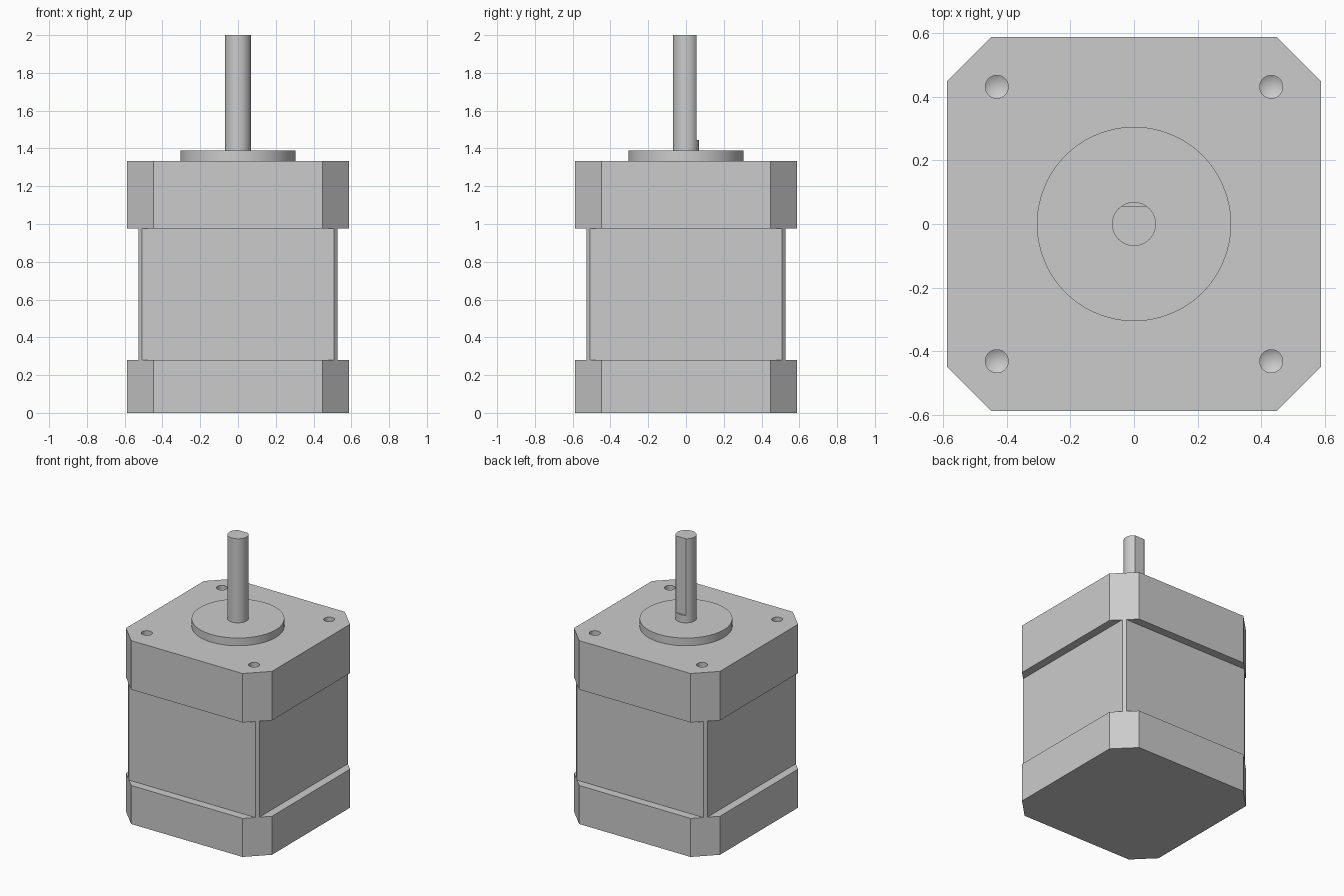
import bpy, bmesh
from math import cos, sin, tau, radians

if "Cube" in bpy.data.objects:
    bpy.data.objects.remove(bpy.data.objects["Cube"])


def prism(name, outline, z0, z1):
    """Extrude a closed xy outline from z0 to z1."""
    bm = bmesh.new()
    bottom = bm.faces.new([bm.verts.new((x, y, z0)) for x, y in outline])
    top = bmesh.ops.extrude_face_region(bm, geom=[bottom], use_keep_orig=True)["geom"]
    for v in top:
        if isinstance(v, bmesh.types.BMVert):
            v.co.z = z1
    bmesh.ops.recalc_face_normals(bm, faces=bm.faces)
    mesh = bpy.data.meshes.new(name)
    bm.to_mesh(mesh)
    bm.free()
    obj = bpy.data.objects.new(name, mesh)
    bpy.context.collection.objects.link(obj)
    return obj


def chamfered_square(h, c):
    """Square of half-width h whose corners are cut to half-length c."""
    return [(c, -h), (h, -c), (h, c), (c, h), (-c, h), (-h, c), (-h, -c), (-c, -h)]


def circle(r, n, x=0, y=0):
    return [(x + r * cos(tau * i / n), y + r * sin(tau * i / n)) for i in range(n)]


def activate(obj):
    bpy.ops.object.select_all(action="DESELECT")
    obj.select_set(True)
    bpy.context.view_layer.objects.active = obj


def cut(obj, cutter):
    """Subtract the cutter and discard it."""
    cutter.hide_render = True
    mod = obj.modifiers.new("cut", "BOOLEAN")
    mod.operation, mod.solver, mod.object = "DIFFERENCE", "EXACT", cutter
    activate(obj)
    bpy.ops.object.modifier_apply(modifier=mod.name)
    bpy.data.objects.remove(cutter)


def smooth(obj):
    activate(obj)
    bpy.ops.object.shade_smooth_by_angle(angle=radians(30))


# Housing: two end caps and the narrower laminated core between them
CAP = chamfered_square(0.587, 0.448)
prism("rear_cap", CAP, 0, 0.28)
prism("stator_core", chamfered_square(0.527, 0.508), 0.28, 0.977)
front_cap = prism("front_cap", CAP, 0.977, 1.333)

# Four blind mounting holes with conical drill tips
for sx in (-1, 1):
    for sy in (-1, 1):
        drill = prism("hole_cutter", circle(0.036, 32, sx * 0.431, sy * 0.431), 1.208, 1.4)
        bm = bmesh.new()
        bm.from_mesh(drill.data)
        bm.faces.ensure_lookup_table()
        tip = min(bm.faces, key=lambda f: f.calc_center_median().z)
        centre = bmesh.ops.poke(bm, faces=[tip])["verts"][0]
        centre.co.z -= 0.021
        bm.to_mesh(drill.data)
        bm.free()
        cut(front_cap, drill)
smooth(front_cap)

# Pilot boss
smooth(prism("pilot_boss", circle(0.305, 96), 1.333, 1.389))

# Output shaft with a flat milled on the back
shaft = prism("output_shaft", circle(0.069, 64), 1.389, 2.0)
flat = [(-0.2, 0.056), (0.2, 0.056), (0.2, 0.2), (-0.2, 0.2)]
cut(shaft, prism("flat_cutter", flat, 1.444, 2.1))
smooth(shaft)
